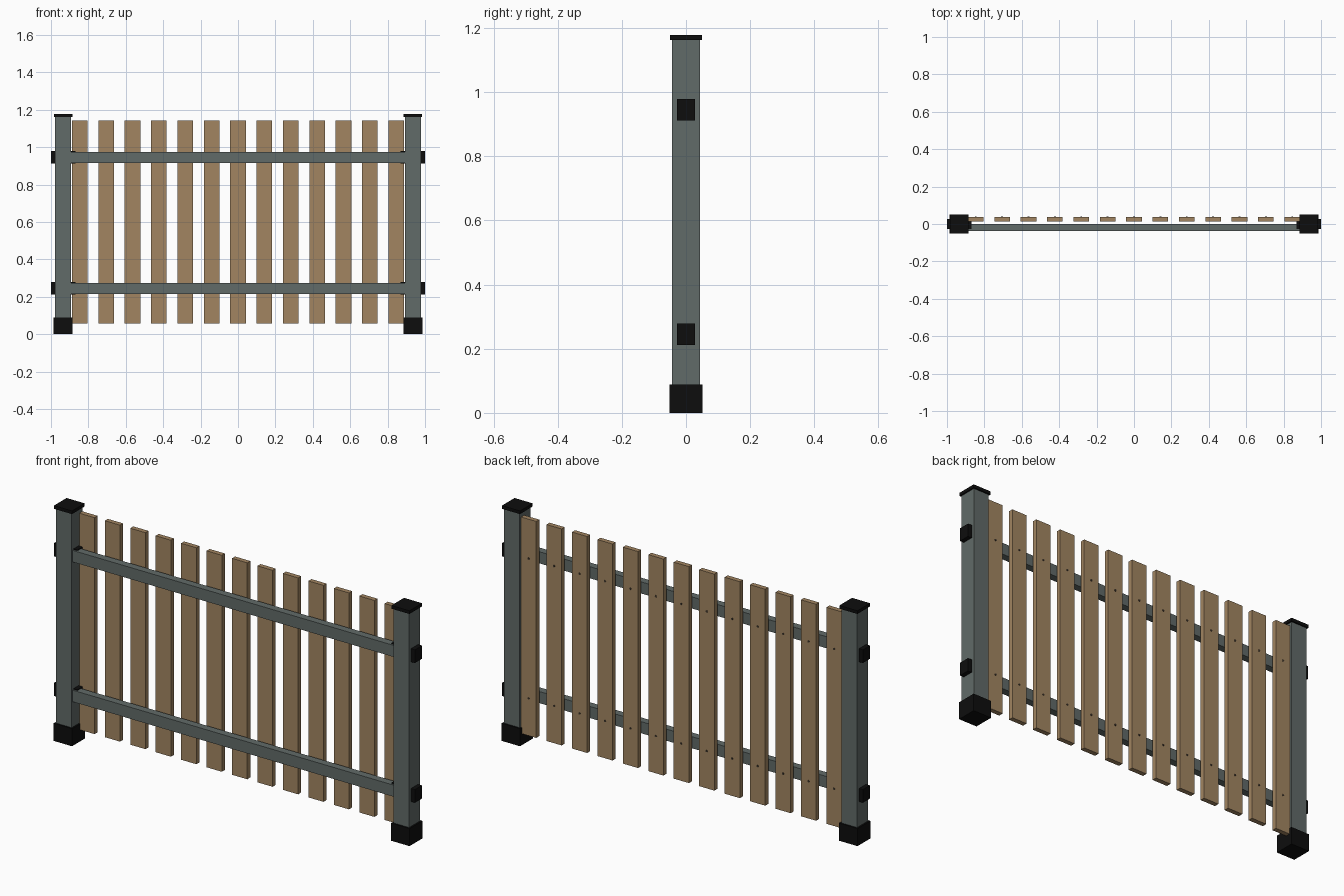
import bpy
import bmesh
from mathutils import Matrix

cube = bpy.data.objects.get("Cube")
if cube:
    bpy.data.objects.remove(cube, do_unlink=True)


def material(name, color):
    mat = bpy.data.materials.new(name)
    mat.use_nodes = True
    mat.diffuse_color = (*color, 1)
    for node in mat.node_tree.nodes:
        if node.type == 'BSDF_PRINCIPLED':
            node.inputs["Base Color"].default_value = (*color, 1)
    return mat


steel = material("grey_steel", (0.12, 0.145, 0.138))
wood = material("brown_wood", (0.36, 0.235, 0.12))
black = material("black_plastic", (0.004, 0.004, 0.004))
screw_metal = material("dark_screw", (0.06, 0.045, 0.03))


def finish(name, bm, mat):
    mesh = bpy.data.meshes.new(name)
    bm.to_mesh(mesh)
    bm.free()
    mesh.materials.append(mat)
    obj = bpy.data.objects.new(name, mesh)
    bpy.context.collection.objects.link(obj)
    return obj


def box(name, low, high, mat):
    """Box between two opposite corners."""
    bm = bmesh.new()
    size = [h - l for l, h in zip(low, high)]
    middle = [(h + l) / 2 for l, h in zip(low, high)]
    transform = Matrix.Translation(middle) @ Matrix.Diagonal((*size, 1))
    bmesh.ops.create_cube(bm, size=1, matrix=transform)
    return finish(name, bm, mat)


def square_block(name, x, half, bottom, top, mat):
    return box(name, (x - half, -half, bottom), (x + half, half, top), mat)


POST_X = 0.935
RAIL_HEIGHTS = {"lower": 0.245, "upper": 0.945}

# Posts with feet, caps and rail brackets that pass through them
for side, x in (("right", -POST_X), ("left", POST_X)):
    square_block(f"{side}_post", x, 0.043, 0.01, 1.165, steel)
    square_block(f"{side}_foot", x, 0.051, 0, 0.088, black)
    square_block(f"{side}_cap", x, 0.05, 1.162, 1.178, black)
    for level, z in RAIL_HEIGHTS.items():
        box(f"{side}_{level}_bracket", (x - 0.065, -0.028, z - 0.033),
            (x + 0.065, 0.028, z + 0.033), black)

# Rails
for level, z in RAIL_HEIGHTS.items():
    box(f"{level}_rail", (-0.9, -0.037, z - 0.029), (0.9, 0, z + 0.029), steel)

# Pickets, each held by two screws on the back
for i in range(13):
    x = (i - 6) * 0.141
    box(f"picket_{i + 1}", (x - 0.042, 0.013, 0.058), (x + 0.042, 0.037, 1.142), wood)
    for level, z in RAIL_HEIGHTS.items():
        bm = bmesh.new()
        bmesh.ops.create_cone(
            bm, cap_ends=True, segments=8, radius1=0.005, radius2=0.005, depth=0.006,
            matrix=Matrix.Translation((x, 0.037, z)) @ Matrix.Rotation(1.5708, 4, 'X'))
        finish(f"{level}_screw_{i + 1}", bm, screw_metal)
